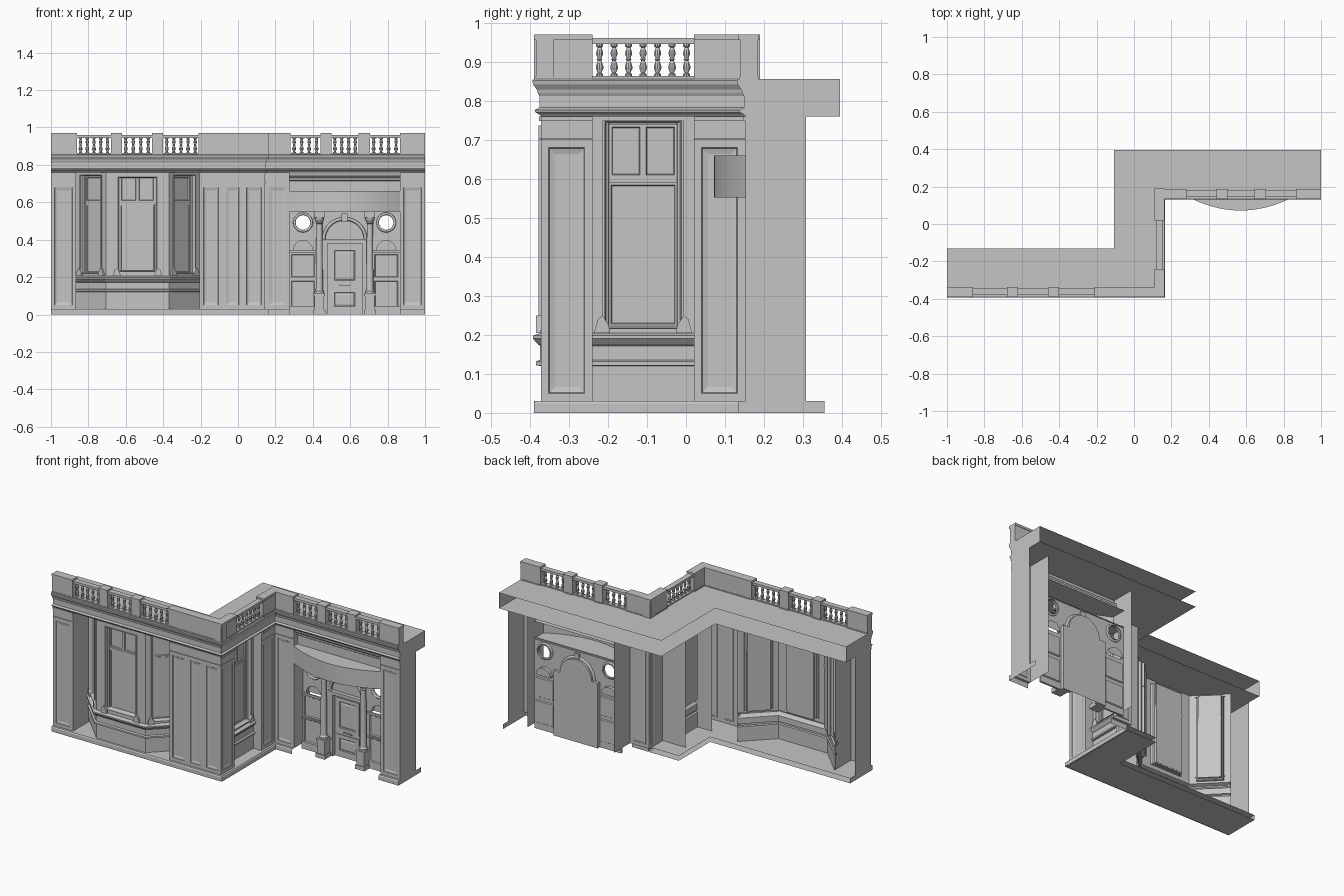
import bpy, bmesh, math
from mathutils import Matrix, Vector

if "Cube" in bpy.data.objects:
    bpy.data.objects.remove(bpy.data.objects["Cube"])

stone = bpy.data.materials.new("stone_grey")
stone.use_nodes = True
stone.diffuse_color = (0.56, 0.56, 0.56, 1)
stone.node_tree.nodes["Principled BSDF"].inputs["Base Color"].default_value = (0.56, 0.56, 0.56, 1)


def finish(bm, name, smooth=False, fix=True):
    if fix:
        bmesh.ops.recalc_face_normals(bm, faces=bm.faces)
    me = bpy.data.meshes.new(name)
    bm.to_mesh(me)
    bm.free()
    me.materials.append(stone)
    ob = bpy.data.objects.new(name, me)
    bpy.context.collection.objects.link(ob)
    if smooth:
        bpy.context.view_layer.objects.active = ob
        ob.select_set(True)
        bpy.ops.object.shade_smooth_by_angle()
        ob.select_set(False)


def frame(o, d):
    """Local axes: u along the wall, v outward, z up."""
    d = Vector(d).normalized()
    return Matrix(((d.x, d.y, 0, o[0]), (d.y, -d.x, 0, o[1]), (0, 0, 1, 0), (0, 0, 0, 1)))


def face(bm, M, pts):
    return bm.faces.new([bm.verts.new(M @ Vector(p)) for p in pts])


def box(bm, M, u0, u1, v0, v1, z0, z1):
    S = Matrix.LocRotScale(Vector(((u0 + u1) / 2, (v0 + v1) / 2, (z0 + z1) / 2)), None,
                           Vector((u1 - u0, v1 - v0, z1 - z0)))
    bmesh.ops.create_cube(bm, size=1, matrix=M @ S)


def nested(bm, M, u0, u1, z0, z1, rings, k=1.0):
    """Stepped panel: concentric rectangles (margin, v), closed by the last one."""
    prev = None
    for m, v in rings:
        cur = [(u0 + m, v, z0 + m * k), (u1 - m, v, z0 + m * k),
               (u1 - m, v, z1 - m * k), (u0 + m, v, z1 - m * k)]
        if prev:
            for i in range(4):
                j = (i + 1) % 4
                face(bm, M, (prev[i], prev[j], cur[j], cur[i]))
        prev = cur
    face(bm, M, prev)


def sweep(bm, path, profile):
    """Mitred moulding along a plan path; profile holds (outward, z)."""
    P = [Vector(p) for p in path]
    N = [Vector(((b - a).y, -(b - a).x)).normalized() for a, b in zip(P, P[1:])]
    off = [N[0]] + [(a + b) / (1 + a.dot(b)) for a, b in zip(N, N[1:])] + [N[-1]]
    rows = [[bm.verts.new((*(p + o * v), z)) for p, o in zip(P, off)] for v, z in profile]
    for r, s in zip(rows, rows[1:]):
        for i in range(len(P) - 1):
            bm.faces.new((r[i], r[i + 1], s[i + 1], s[i]))


def sheet(bm, outline, z):
    return bm.faces.new([bm.verts.new((x, y, z)) for x, y in outline])


def lathe(bm, profile, at, n=12):
    rows = [[bm.verts.new((at[0] + r * math.cos(i * math.tau / n), at[1] + r * math.sin(i * math.tau / n), z))
             for i in range(n)] for r, z in profile]
    for r, s in zip(rows, rows[1:]):
        for i in range(n):
            bm.faces.new((r[i], r[(i + 1) % n], s[(i + 1) % n], s[i]))


def pierced(bm, M, cu, cz, hu, hz, r, turn, depth, closed):
    """Plate with a round (turn=tau) or arched (turn=pi) opening, its reveal and an optional back."""
    n = 32
    ring = []
    for i in range(n + 1):
        c, s = math.cos(turn * i / n), math.sin(turn * i / n)
        q = max(abs(c), abs(s))
        ring.append(((cu + hu * c / q, 0, cz + hz * s / q), (cu + r * c, 0, cz + r * s),
                     (cu + r * c, -depth, cz + r * s)))
    for a, b in zip(ring, ring[1:]):
        face(bm, M, (a[0], b[0], b[1], a[1]))
        face(bm, M, (a[1], b[1], b[2], a[2]))
    if closed:
        face(bm, M, [p[2] for p in ring])


def hoop(name, M, cu, cz, r, turn, thick):
    cd = bpy.data.curves.new(name, "CURVE")
    cd.dimensions = "3D"
    cd.bevel_depth, cd.bevel_resolution = thick, 2
    sp = cd.splines.new("POLY")
    sp.points.add(32)
    for i, p in enumerate(sp.points):
        a = turn * i / 32
        p.co = (*(M @ Vector((cu + r * math.cos(a), 0, cz + r * math.sin(a)))), 1)
    cd.materials.append(stone)
    bpy.context.collection.objects.link(bpy.data.objects.new(name, cd))


# Plan: left wing front, return wall, right wing front
YL, XR, YR, LIP, DEEP = -0.372, 0.145, 0.152, 0.018, 0.155
LEFT, RETURN, RIGHT = frame((0, YL), (1, 0)), frame((XR, 0), (0, 1)), frame((0, YR), (1, 0))
PATH = [(-1, YL), (XR, YL), (XR, YR), (1, YR)]

# Cornice with roof and soffit sheets, open at the back
cornice = [(0, .76), (.004, .765), (.014, .77), (.016, .776), (.004, .782), (.004, .812),
           (.008, .82), (.01, .828), (.02, .842), (.022, .852), (LIP, .856)]
bm = bmesh.new()
sweep(bm, PATH, cornice)
for v, z in ((LIP, .856), (0, .76)):
    sheet(bm, [(-1, YL - v), (XR + v, YL - v), (XR + v, YR - v), (1, YR - v),
               (1, .395), (-.108, .395), (-.108, -.13), (-1, -.13)], z)
for x, y, back in ((-1, YL, -.13), (1, YR, .395)):
    bm.faces.new([bm.verts.new((x, y - v, z)) for v, z in cornice]
                 + [bm.verts.new((x, back, .856)), bm.verts.new((x, back, .76))])
finish(bm, "cornice_and_roof", fix=False)

# Plinth, broken at the doorway, with its floor sheets
bm = bmesh.new()
base = [(LIP, 0), (LIP, .024), (.014, .03), (0, .03)]
sweep(bm, PATH[:3] + [(.275, YR)], base)
sweep(bm, [(.865, YR), (1, YR)], base)
for z in (0, .03):
    sheet(bm, [(-1, YL - .014), (XR + .014, YL - .014), (XR + .014, YR - LIP),
               (-.045, YR - LIP), (-.045, -.17), (-1, -.17)], z)
for x, y, back in ((-1, YL, -.17), (1, YR, .355)):
    face(bm, Matrix(), ((x, y - LIP, 0), (x, back, 0), (x, back, .03), (x, y - LIP, .03)))
finish(bm, "plinth", fix=False)

# Panelled piers
bm = bmesh.new()
panel = [(0, 0), (.02, 0), (.022, -.003), (.036, -.007)]
for M, a, b in ((LEFT, -1, -.865), (LEFT, -.205, -.085), (LEFT, -.085, .025), (LEFT, .025, XR),
                (RETURN, YL, -.24), (RETURN, .02, YR), (RIGHT, XR, .275), (RIGHT, .865, 1)):
    nested(bm, M, a, b, .03, .70, panel)
    face(bm, M, ((a, 0, .70), (b, 0, .70), (b, 0, .76), (a, 0, .76)))
    box(bm, M, a, b, 0, .004, .70, .705)
    box(bm, M, a, b, 0, .005, .748, .76)
for M, u in ((LEFT, -1), (LEFT, -.865), (LEFT, -.205), (RETURN, -.24), (RETURN, .02),
             (RIGHT, .275), (RIGHT, .865), (RIGHT, 1)):
    face(bm, M, ((u, 0, .03), (u, -DEEP, .03), (u, -DEEP, .76), (u, 0, .76)))
finish(bm, "piers", fix=False)

# Bay and return windows, each wall with stepped frame, sashes and brackets
bay = [(-.865, -.21), (-.705, YL), (-.37, YL), (-.205, -.21)]
side = [(.09, -.24), (.09, .02)]
apron = [(0, .03), (0, .12), (.012, .122), (.012, .132), (.002, .136), (.002, .172), (.008, .176),
         (.02, .19), (.02, .198), (0, .205)]
bm = bmesh.new()
sweep(bm, bay, apron)
sweep(bm, side, apron)
finish(bm, "window_aprons")
bm = bmesh.new()
for a, b, m in ((bay[0], bay[1], .032), (bay[1], bay[2], .058), (bay[2], bay[3], .032), (*side, .026)):
    w = (Vector(b) - Vector(a)).length
    M = frame(a, Vector(b) - Vector(a))
    nested(bm, M, 0, w, .205, .76, [(0, 0), (m, 0), (m, .006), (m + .006, .006), (m + .009, -.012),
                                    (m + .016, -.016), (m + .018, -.03)], k=.4)
    s, e = m + .016, w - m - .016
    box(bm, M, s, e, -.03, -.02, .59, .602)
    lights = 2 if w > .24 else 1
    for i in range(lights):
        p = s + (e - s) * i / lights
        q = s + (e - s) * (i + 1) / lights
        nested(bm, M, p, q, .602, .74, [(0, -.022), (.008, -.022), (.01, -.029)])
    nested(bm, M, s, e, .222, .59, [(0, -.024), (.006, -.024), (.008, -.029)])
    # splayed brackets at the sill
    for t, d in ((m, 1), (w - m, -1)):
        prof = [(t - d * .022, .205), (t + d * .02, .205), (t + d * .016, .225), (t, .25), (t - d * .012, .24)]
        rims = [[(u, v, z) for u, z in prof] for v in (0, .012)]
        face(bm, M, rims[1])
        for i in range(5):
            j = (i + 1) % 5
            face(bm, M, (rims[0][i], rims[0][j], rims[1][j], rims[1][i]))
finish(bm, "windows")

# Parapet blocks, rails and balusters
blocks = bmesh.new()
rails = bmesh.new()
balusters = bmesh.new()
turned = [(.009, .862), (.009, .868), (.005, .871), (.010, .882), (.010, .889), (.005, .903),
          (.008, .906), (.005, .909), (.009, .918), (.009, .925), (.005, .936), (.009, .939), (.009, .946)]
for M, spans in ((LEFT, [(-1, -.86), (-.68, -.62), (-.46, -.40), (-.21, XR + LIP)]),
                 (RETURN, [(YL - LIP, -.24), (.02, .19)]),
                 (RIGHT, [(.11, .28), (.44, .5), (.645, .705), (.865, 1)])):
    for a, b in spans:
        box(blocks, M, a, b, -.032, .012, .855, .956)
        box(blocks, M, a, b, -.034, .015, .855, .862)
        box(blocks, M, a, b, -.035, LIP, .956, .97)
    for (_, a), (b, _) in zip(spans, spans[1:]):
        box(rails, M, a, b, -.026, .008, .855, .863)
        box(rails, M, a, b, -.026, .008, .945, .96)
        n = round((b - a) / .036)
        for i in range(n):
            c = M @ Vector((a + (b - a) * (i + .5) / n, -.009, 0))
            lathe(balusters, turned, c, 10)
finish(blocks, "parapet_blocks")
finish(rails, "parapet_rails")
finish(balusters, "balusters", True)

# Bowed canopy and the lintel above it
bm = bmesh.new()
MID, HALF = .57, .295
arc = [(MID + HALF * t / 12, YR - .08 * (1 - (t / 12) ** 2)) for t in range(-12, 13)]
sweep(bm, arc, [(0, .552), (0, .66)])
for z in (.552, .66):
    sheet(bm, arc + [(.865, .245), (.275, .245)], z)
sweep(bm, [(.275, .185), (.865, .185)],
      [(0, .66), (0, .715), (.006, .72), (.006, .73), (.02, .742), (.025, .76)])
finish(bm, "bowed_canopy")

# Entrance wall: roundels and niches at the sides, arch and door in the middle
DOOR = frame((0, .24), (1, 0))
bm = bmesh.new()
for s in (-1, 1):
    cu = MID + s * .2225
    lo, hi = cu - .0725, cu + .0725
    pierced(bm, DOOR, cu, .492, .0725, .068, .042, math.tau, .015, False)
    pierced(bm, DOOR, cu, .345, .0725, .079, .05, math.pi, .02, True)
    box(bm, DOOR, lo, hi, 0, .01, .332, .345)
    for z0, z1 in ((.03, .19), (.19, .332)):
        nested(bm, DOOR, lo, hi, z0, z1, [(0, 0), (.01, 0), (.014, -.006)])
    box(bm, DOOR, lo, hi, 0, .008, .186, .194)
    box(bm, DOOR, lo, hi, 0, .012, .0, .045)
    # jambs and column pedestals
    box(bm, DOOR, *sorted((MID + s * .092, MID + s * .15)), -.02, 0, 0, .40)
    p = MID + s * .135
    box(bm, DOOR, p - .032, p + .032, 0, .062, 0, .025)
    box(bm, DOOR, p - .026, p + .026, 0, .055, .025, .10)
    box(bm, DOOR, p - .03, p + .03, 0, .06, .10, .115)
    box(bm, DOOR, p - .028, p + .028, 0, .054, .52, .552)
    hoop("roundel_ring", DOOR, cu, .492, .046, math.tau, .007)
pierced(bm, DOOR, MID, .40, .15, .16, .108, math.pi, .02, True)
box(bm, DOOR, MID - .108, MID + .108, -.02, .004, .38, .40)
box(bm, DOOR, MID - .016, MID + .016, -.01, .02, .495, .54)
finish(bm, "entrance_wall")
hoop("door_arch", DOOR, MID, .40, .112, math.pi, .009)

# Door leaf
bm = bmesh.new()
a, b = MID - .092, MID + .092
face(bm, DOOR, ((a, -.02, 0), (b, -.02, 0), (b, -.02, .38), (a, -.02, .38)))
for z0, z1 in ((.02, .14), (.16, .365)):
    nested(bm, DOOR, a + .015, b - .015, z0, z1, [(0, -.02), (0, -.014), (.022, -.014), (.026, -.018), (.036, -.015)])
box(bm, DOOR, MID - .03, MID + .03, -.016, -.01, .155, .163)
finish(bm, "door")

# Engaged columns
bm = bmesh.new()
for s in (-1, 1):
    lathe(bm, [(.026, .115), (.026, .125), (.02, .132), (.019, .14), (.016, .485), (.021, .49),
               (.017, .496), (.025, .512), (.026, .52)], (MID + s * .135, .214), 16)
finish(bm, "columns", True)
